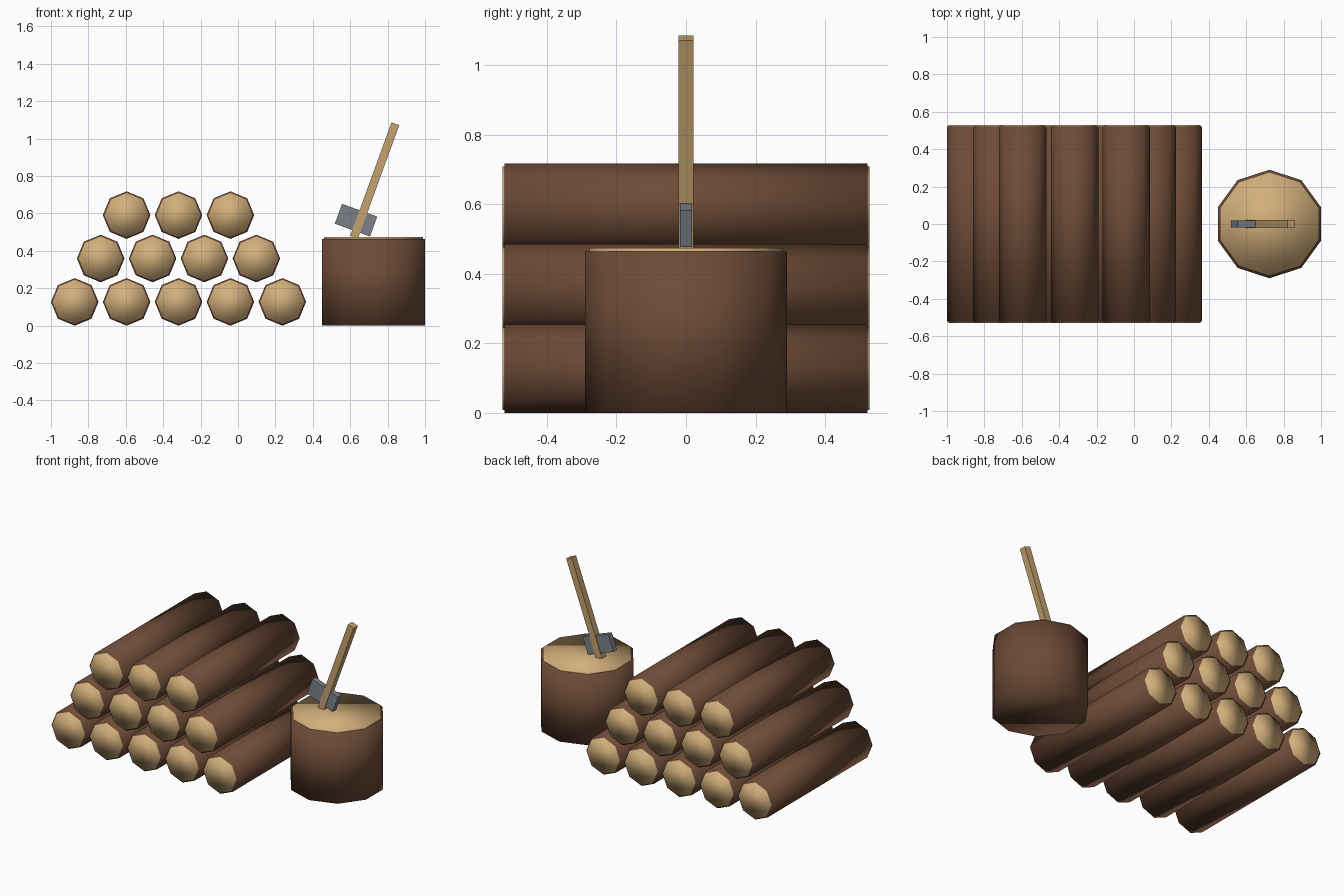
import bpy
from math import radians

if "Cube" in bpy.data.objects:
    bpy.data.objects.remove(bpy.data.objects["Cube"])


def material(name, rgb):
    m = bpy.data.materials.new(name)
    m.diffuse_color = (*rgb, 1)
    m.use_nodes = True
    m.node_tree.nodes["Principled BSDF"].inputs["Base Color"].default_value = m.diffuse_color
    return m


BARK = material("bark", (0.155, 0.07, 0.038))
WOOD = material("cut_wood", (0.65, 0.43, 0.2))
ASH = material("handle_wood", (0.56, 0.36, 0.16))
STEEL = material("steel", (0.2, 0.22, 0.25))


def cylinder(name, sides, radius, depth, loc, mat, rot=(0, 0, 0)):
    bpy.ops.mesh.primitive_cylinder_add(vertices=sides, radius=radius, depth=depth,
                                        location=loc, rotation=rot)
    ob = bpy.context.object
    ob.name = name
    ob.data.materials.append(mat)
    bpy.ops.object.shade_smooth()
    return ob


def box(name, size, loc, tilt, mat):
    bpy.ops.mesh.primitive_cube_add(size=1, location=loc)
    ob = bpy.context.object
    ob.name = name
    ob.scale = size
    bpy.ops.object.transform_apply(location=False, rotation=False, scale=True)
    ob.rotation_euler = (0, radians(tilt), 0)
    ob.data.materials.append(mat)
    return ob


# Stacked logs: rows of 5, 4 and 3; the pale core pokes out of the bark
LIE = (radians(90), 0, 0)
STEP, FIRST_X = 0.2775, -0.873
for row, (count, start) in enumerate([(5, 0), (4, 0.5), (3, 1)]):
    z = 0.127 + 0.232 * row
    for i in range(count):
        loc = (FIRST_X + STEP * (start + i), 0, z)
        cylinder(f"log_bark_{row}_{i}", 8, 0.127, 1.044, loc, BARK, LIE)
        cylinder(f"log_core_{row}_{i}", 8, 0.118, 1.056, loc, WOOD, LIE)

# Chopping block with a thin pale top
cylinder("chopping_block", 10, 0.29, 0.464, (0.724, 0, 0.232), BARK)
cylinder("chopping_block_top", 10, 0.278, 0.02, (0.724, 0, 0.465), WOOD)

# Axe leaning on the block
box("axe_handle", (0.044, 0.044, 0.645), (0.731, 0, 0.776), 20, ASH)
box("axe_head", (0.2, 0.035, 0.113), (0.631, 0, 0.564), 20, STEEL)
